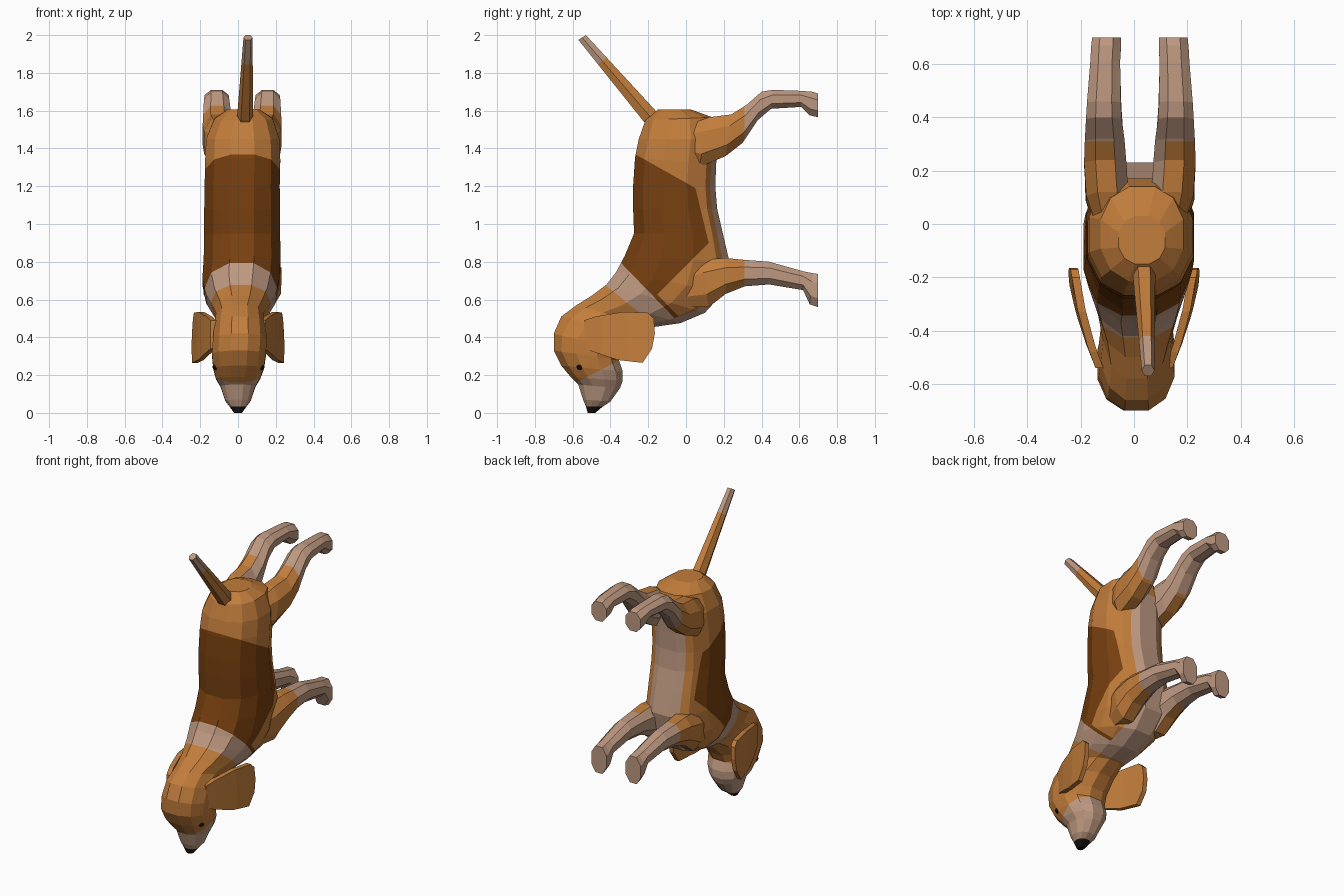
import bpy, bmesh, math
from mathutils import Vector
from mathutils.bvhtree import BVHTree

if "Cube" in bpy.data.objects:
    bpy.data.objects.remove(bpy.data.objects["Cube"])

CX = 0.022  # centre line of the trunk


def material(name, rgb):
    m = bpy.data.materials.new(name)
    m.diffuse_color = (*rgb, 1)
    m.use_nodes = True
    m.node_tree.nodes["Principled BSDF"].inputs["Base Color"].default_value = m.diffuse_color
    return m


TAN, DARK, PALE, BLACK = range(4)
MATS = [material("tan_fur", (0.54, 0.205, 0.044)),
        material("dark_brown_fur", (0.19, 0.052, 0.005)),
        material("pale_fur", (0.52, 0.32, 0.22)),
        material("black", (0.008, 0.007, 0.006))]


def side(p, line):
    """Signed side of a line drawn in the y-z plane."""
    (ay, az), (by, bz) = line
    return (by - ay) * (p.z - az) - (bz - az) * (p.y - ay)


def finish(name, bm, rule):
    bm.normal_update()
    for f in bm.faces:
        f.material_index = rule(f.calc_center_median(), f.normal)
    me = bpy.data.meshes.new(name)
    bm.to_mesh(me)
    for m in MATS:
        me.materials.append(m)
    ob = bpy.data.objects.new(name, me)
    bpy.context.collection.objects.link(ob)
    return ob


def cut(bm, co, no):
    geom = bm.verts[:] + bm.edges[:] + bm.faces[:]
    bmesh.ops.bisect_plane(bm, geom=geom, dist=1e-5, plane_co=co, plane_no=no)


def cut_line(bm, line):
    (ay, az), (by, bz) = line
    cut(bm, (0, ay, az), (0, -(bz - az), by - ay))


def loft(rings, sides, power=0.88):
    """Skin rings given as (y, z, y, z, half width, centre x)."""
    bm = bmesh.new()
    loops = []
    for y0, z0, y1, z1, w, cx in rings:
        loop = []
        for i in range(sides):
            a = 2 * math.pi * (i + 0.5) / sides
            c, s = math.cos(a), math.sin(a)
            c = math.copysign(abs(c) ** power, c) / math.cos(math.pi / sides) ** power
            s = math.copysign(abs(s) ** power, s)
            t = (1 - c) / 2
            loop.append(bm.verts.new((cx + w * s, y0 + (y1 - y0) * t, z0 + (z1 - z0) * t)))
        loops.append(loop)
    for a, b in zip(loops, loops[1:]):
        for i in range(sides):
            j = (i + 1) % sides
            bm.faces.new((a[i], a[j], b[j], b[i]))
    bm.faces.new(loops[0])
    bm.faces.new(loops[-1])
    bmesh.ops.recalc_face_normals(bm, faces=bm.faces)
    return bm


# Trunk, neck, head and muzzle, from rump to nose
body = loft([
    (-0.15, 1.605, 0.03, 1.605, 0.09, 0.03), (-0.215, 1.55, 0.14, 1.565, 0.16, 0.03),
    (-0.25, 1.45, 0.17, 1.45, 0.20, 0.025), (-0.27, 1.35, 0.16, 1.32, 0.205, 0.025),
    (-0.28, 1.20, 0.155, 1.20, 0.205, CX), (-0.28, 1.08, 0.165, 1.08, 0.207, CX),
    (-0.275, 0.95, 0.195, 0.95, 0.207, CX), (-0.325, 0.83, 0.23, 0.80, 0.21, CX),
    (-0.37, 0.745, 0.20, 0.64, 0.21, 0.015), (-0.42, 0.68, 0.10, 0.53, 0.19, 0.015),
    (-0.50, 0.62, -0.03, 0.475, 0.155, 0.015), (-0.58, 0.57, -0.17, 0.455, 0.13, 0.01),
    (-0.66, 0.51, -0.26, 0.40, 0.14, 0.01), (-0.70, 0.42, -0.33, 0.33, 0.147, 0.01),
    (-0.70, 0.33, -0.355, 0.28, 0.147, 0.005), (-0.66, 0.25, -0.335, 0.22, 0.138, 0.003),
    (-0.61, 0.19, -0.335, 0.17, 0.12, 0), (-0.57, 0.15, -0.35, 0.13, 0.095, 0),
    (-0.545, 0.07, -0.40, 0.06, 0.07, 0), (-0.53, 0.035, -0.445, 0.03, 0.045, 0),
    (-0.52, 0.0, -0.48, 0.0, 0.022, 0)], 12)

SADDLE = [((-0.27, 1.37), (0.05, 1.19)), ((0.05, 1.19), (0.12, 0.90)),
          ((0.12, 0.90), (-0.10, 0.68)), ((-0.04, 0.48), (-0.35, 0.80))]
STRIP = ((-0.01, 0.48), (-0.32, 0.80))
COLLAR = ((-0.16, 0.46), (-0.43, 0.68))
MUZZLE = ((-0.60, 0.15), (-0.37, 0.27))
for ln in SADDLE + [STRIP, COLLAR, MUZZLE]:
    cut_line(body, ln)
cut(body, (0, 0, 0.035), (0, 0, 1))
for s in (-1, 1):
    cut(body, (CX + s * 0.11, 0, 0), (1, 0, 0))


def coat(p, n):
    if p.z < 0.035:
        return BLACK
    if p.y < -0.3 and p.z < 0.4 and side(p, MUZZLE) < 0:
        return PALE
    behind = side(p, SADDLE[3])
    if behind > 0:
        return PALE if side(p, COLLAR) < 0 else TAN
    under = n.y > 0.3 or (n.z < -0.3 and p.z < 0.8)
    if under and abs(p.x - CX) < 0.11 and p.z < 1.4:
        return PALE
    if side(p, STRIP) > 0 or all(side(p, ln) < 0 for ln in SADDLE):
        return DARK
    return TAN


finish("body", body, coat)
surface = BVHTree.FromBMesh(body)

# Legs: half width and sideways offset close each ring
REAR = [(0.00, 1.52, 0.00, 1.34, 0.06, 0.11), (0.12, 1.565, 0.07, 1.30, 0.085, 0.122),
        (0.24, 1.58, 0.21, 1.36, 0.085, 0.13), (0.32, 1.63, 0.30, 1.43, 0.08, 0.132),
        (0.40, 1.70, 0.38, 1.55, 0.072, 0.135), (0.46, 1.71, 0.45, 1.61, 0.068, 0.135),
        (0.61, 1.705, 0.61, 1.62, 0.06, 0.13), (0.67, 1.70, 0.655, 1.575, 0.06, 0.127),
        (0.70, 1.69, 0.70, 1.565, 0.058, 0.125)]
FRONT = [(-0.05, 0.76, 0.00, 0.56, 0.05, 0.12), (0.08, 0.81, 0.12, 0.56, 0.085, 0.125),
         (0.21, 0.82, 0.21, 0.63, 0.085, 0.128), (0.31, 0.81, 0.31, 0.67, 0.075, 0.13),
         (0.44, 0.80, 0.44, 0.68, 0.065, 0.13), (0.62, 0.75, 0.62, 0.65, 0.056, 0.127),
         (0.67, 0.74, 0.655, 0.575, 0.058, 0.125), (0.70, 0.735, 0.70, 0.56, 0.058, 0.125)]
for part, rings in (("rear_leg", REAR), ("front_leg", FRONT)):
    for s, label in ((-1, "left"), (1, "right")):
        bm = loft([(*r[:5], CX + s * r[5]) for r in rings], 8)
        cut(bm, (0, 0.31, 0), (0, 1, 0))
        finish(f"{part}_{label}", bm,
               lambda p, n: PALE if p.y > 0.31 or n.x * s < -0.4 else TAN)

# Tail with a pale tip
tail = loft([(-0.20, 1.52, -0.14, 1.57, 0.042, 0.038), (-0.23, 1.55, -0.165, 1.605, 0.042, 0.038),
             (-0.57, 1.975, -0.53, 2.0, 0.024, 0.053)], 6)
TIP = ((-0.47, 1.84), (-0.41, 1.89))
cut_line(tail, TIP)
finish("tail", tail, lambda p, n: PALE if side(p, TIP) > 0 else TAN)

# Ears: flat flaps that swing away from the head
EAR = [(-0.54, 0.49), (-0.54, 0.34), (-0.36, 0.28), (-0.23, 0.265), (-0.18, 0.34),
       (-0.165, 0.42), (-0.17, 0.50), (-0.20, 0.53), (-0.33, 0.535), (-0.48, 0.51)]
for s, label in ((-1, "left"), (1, "right")):
    bm = bmesh.new()
    outline = bm.faces.new([bm.verts.new((0, y, z)) for y, z in EAR])
    ext = bmesh.ops.extrude_face_region(bm, geom=[outline])
    for v in ext["geom"]:
        if isinstance(v, bmesh.types.BMVert):
            v.co.x = 0.03
    for y in (-0.45, -0.32):
        cut(bm, (0, y, 0), (0, 1, 0))
    for v in bm.verts:
        t = (v.co.y + 0.54) / 0.375
        v.co.x = s * (v.co.x + 0.115 + 0.155 * t - 0.055 * t * t + 0.06 * (0.4 - v.co.z) * t)
    bmesh.ops.recalc_face_normals(bm, faces=bm.faces)
    finish(f"ear_{label}", bm, lambda p, n: TAN)

    # Eye: a thin disc laid on the head
    hit, normal, _, _ = surface.ray_cast(Vector((s, -0.565, 0.24)), Vector((-s, 0, 0)))
    eye = bmesh.new()
    bmesh.ops.create_cone(eye, cap_ends=True, segments=10, radius1=0.016, radius2=0.013, depth=0.008)
    bmesh.ops.transform(eye, matrix=normal.to_track_quat("Z", "Y").to_matrix().to_4x4(), verts=eye.verts)
    bmesh.ops.translate(eye, vec=hit + normal * 0.002, verts=eye.verts)
    finish(f"eye_{label}", eye, lambda p, n: BLACK)
